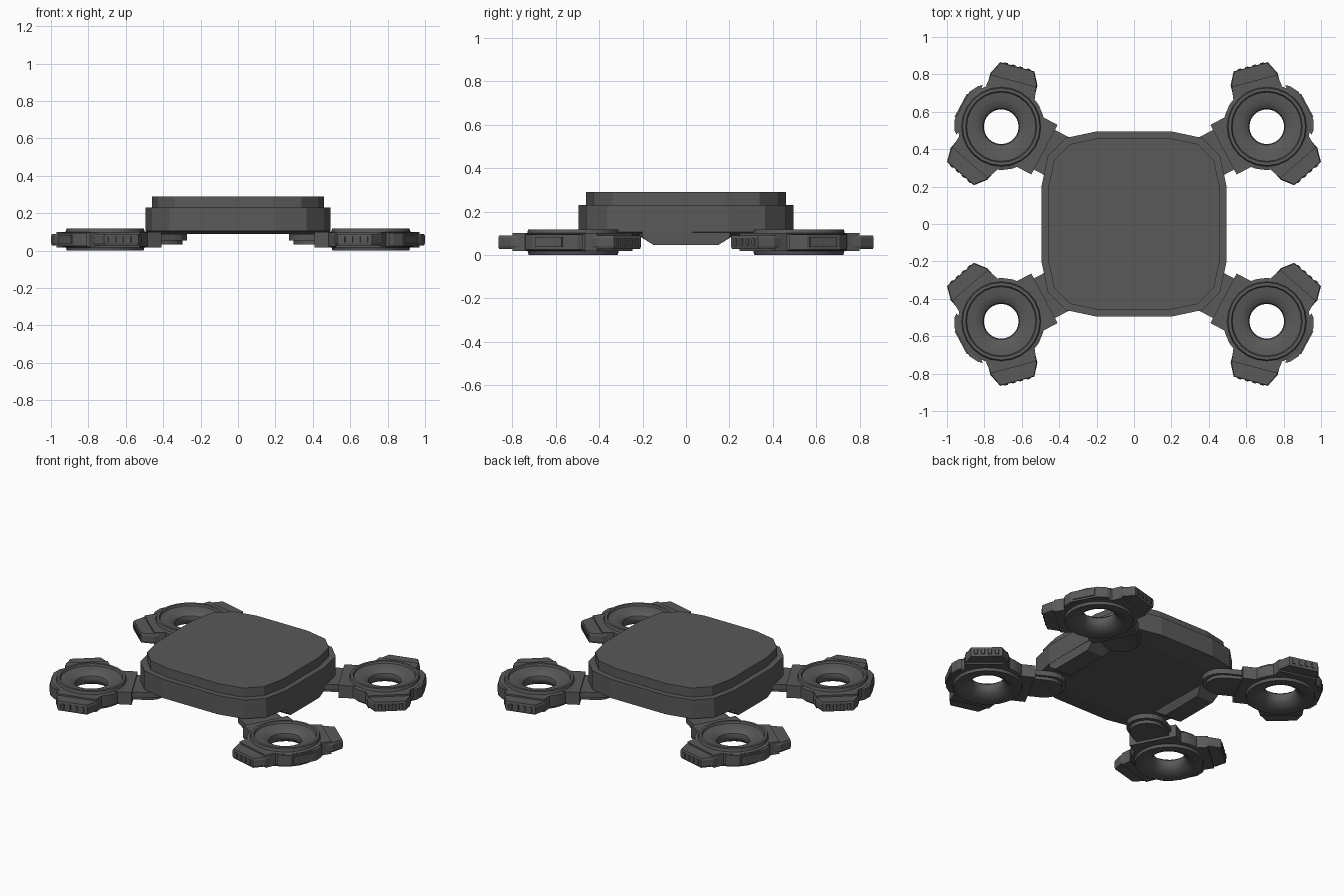
import bpy, bmesh
from math import radians, cos, sin, pi
from mathutils import Matrix, Vector

if "Cube" in bpy.data.objects:
    bpy.data.objects.remove(bpy.data.objects["Cube"])

ROTOR = Vector((0.71, 0.52, 0))
ARM, LUGS, PANEL = 208, (105, -49), 28

DARK = bpy.data.materials.new("dark_grey")
DARK.diffuse_color = (0.1, 0.1, 0.1, 1)
DARK.use_nodes = True
DARK.node_tree.nodes["Principled BSDF"].inputs["Base Color"].default_value = DARK.diffuse_color


def make(name, bm, mirror=None, smooth=None):
    bmesh.ops.recalc_face_normals(bm, faces=bm.faces)
    me = bpy.data.meshes.new(name)
    bm.to_mesh(me)
    bm.free()
    me.materials.append(DARK)
    ob = bpy.data.objects.new(name, me)
    bpy.context.collection.objects.link(ob)
    if mirror:
        m = ob.modifiers.new("mirror", 'MIRROR')
        m.use_axis = mirror
        m.use_mirror_merge = False
    if smooth:
        bpy.ops.object.select_all(action='DESELECT')
        ob.select_set(True)
        bpy.context.view_layer.objects.active = ob
        bpy.ops.object.shade_smooth_by_angle(angle=radians(smooth))
    return ob


def loft(bm, rings, closed=False):
    """Join equal rings of points; cap the ends, or close the loop."""
    vs = [[bm.verts.new(p) for p in r] for r in rings]
    n = len(vs[0])
    pairs = list(zip(vs, vs[1:])) + ([(vs[-1], vs[0])] if closed else [])
    for a, b in pairs:
        for i in range(n):
            j = (i + 1) % n
            bm.faces.new((a[i], a[j], b[j], b[i]))
    if not closed:
        bm.faces.new(vs[0])
        bm.faces.new(vs[-1])


def slab(bm, outline, z0, z1, angle, bevel=0.0):
    """Prism from an outline (distance from rotor, sideways) turned to an angle."""
    t = Matrix.Translation(ROTOR) @ Matrix.Rotation(radians(angle), 4, 'Z')
    cu = sum(p[0] for p in outline) / len(outline)

    def ring(z, k):
        return [t @ Vector((cu + (u - cu) * k, v * k, z)) for u, v in outline]
    if bevel:
        loft(bm, [ring(z0, 1 - bevel), ring(z0 + .012, 1), ring(z1 - .012, 1), ring(z1, 1 - bevel)])
    else:
        loft(bm, [ring(z0, 1), ring(z1, 1)])


# body: rounded square shell with a stepped lid and bevelled underside
quarter = [(.495, .2), (.46, .365), (.365, .46), (.2, .495)]


def body_ring(sx, sy, z):
    pts = []
    for k in range(4):
        for x, y in quarter:
            for _ in range(k):
                x, y = -y, x
            pts.append((x * sx, y * sy, z))
    return pts


bm = bmesh.new()
loft(bm, [body_ring(.92, .75, .088), body_ring(1, 1, .105), body_ring(1, 1, .23),
          body_ring(.93, .93, .23), body_ring(.93, .93, .29)])
make("body", bm)

# side skids flush with the side walls
bm = bmesh.new()
loft(bm, [[(x, -.2 - e, .13), (x, -.2 - e, .08 + e * .6), (x + dx, -.15, .046),
           (x + dx, .15, .046), (x, .2 + e, .08 + e * .6), (x, .2 + e, .13)]
          for x, dx, e in ((.32, .05, .06), (.494, -.004, 0))])
make("side_skid", bm, (True, False, False))

# rotor housing: lathed ring with a flared duct
profile = [(.093, .06), (.098, .08), (.115, .094), (.145, .102), (.185, .106), (.19, .118),
           (.207, .118), (.212, .1), (.232, .096), (.232, .022), (.21, .018), (.205, 0),
           (.165, 0), (.14, .008), (.112, .022), (.097, .042)]
N = 24
bm = bmesh.new()
loft(bm, [[ROTOR + Vector((r * cos(2 * pi * i / N), r * sin(2 * pi * i / N), z))
           for i in range(N)] for r, z in profile], closed=True)
make("rotor_housing", bm, (True, True, False), 28)

# bumper lugs: thick root and tapered tip
bm = bmesh.new()
for a in LUGS:
    slab(bm, [(.19, -.135), (.255, -.125), (.255, .125), (.19, .135)], .018, .1, a)
    slab(bm, [(.2, -.13), (.262, -.13), (.332, -.095), (.332, .095), (.262, .13), (.2, .13)],
         .028, .09, a, .04)
make("bumper_lug", bm, (True, True, False))

# row of studs on each lug tip
bm = bmesh.new()
for a in LUGS:
    for i in range(4):
        c = (i - 1.5) * .042
        slab(bm, [(.325, c - .015), (.337, c - .009), (.337, c + .009), (.325, c + .015)],
             .043, .075, a)
make("lug_stud", bm, (True, True, False))

# outer panel on the ring
bm = bmesh.new()
slab(bm, [(.19, -.15), (.21, -.135), (.238, -.085), (.238, .085), (.21, .135), (.19, .15)],
     .025, .094, PANEL)
slab(bm, [(.22, -.075), (.245, -.07), (.245, .07), (.22, .075)], .037, .083, PANEL)
make("outer_panel", bm, (True, True, False))

# arm: wide mounting block, neck, and rounded hinge plates under the body
bm = bmesh.new()
slab(bm, [(.15, -.15), (.262, -.15), (.262, .15), (.15, .15)], .018, .1, ARM)
make("arm_block", bm, (True, True, False))


def tongue(start, centre, r):
    arc = [(centre + r * cos(t), r * sin(t)) for t in [(-.5 + i / 10) * pi for i in range(11)]]
    return [(start, -r)] + arc + [(start, r)]


bm = bmesh.new()
slab(bm, tongue(.24, .36, .12), .055, .09, ARM)
slab(bm, tongue(.24, .35, .105), .034, .055, ARM)
make("arm_hinge", bm, (True, True, False))
